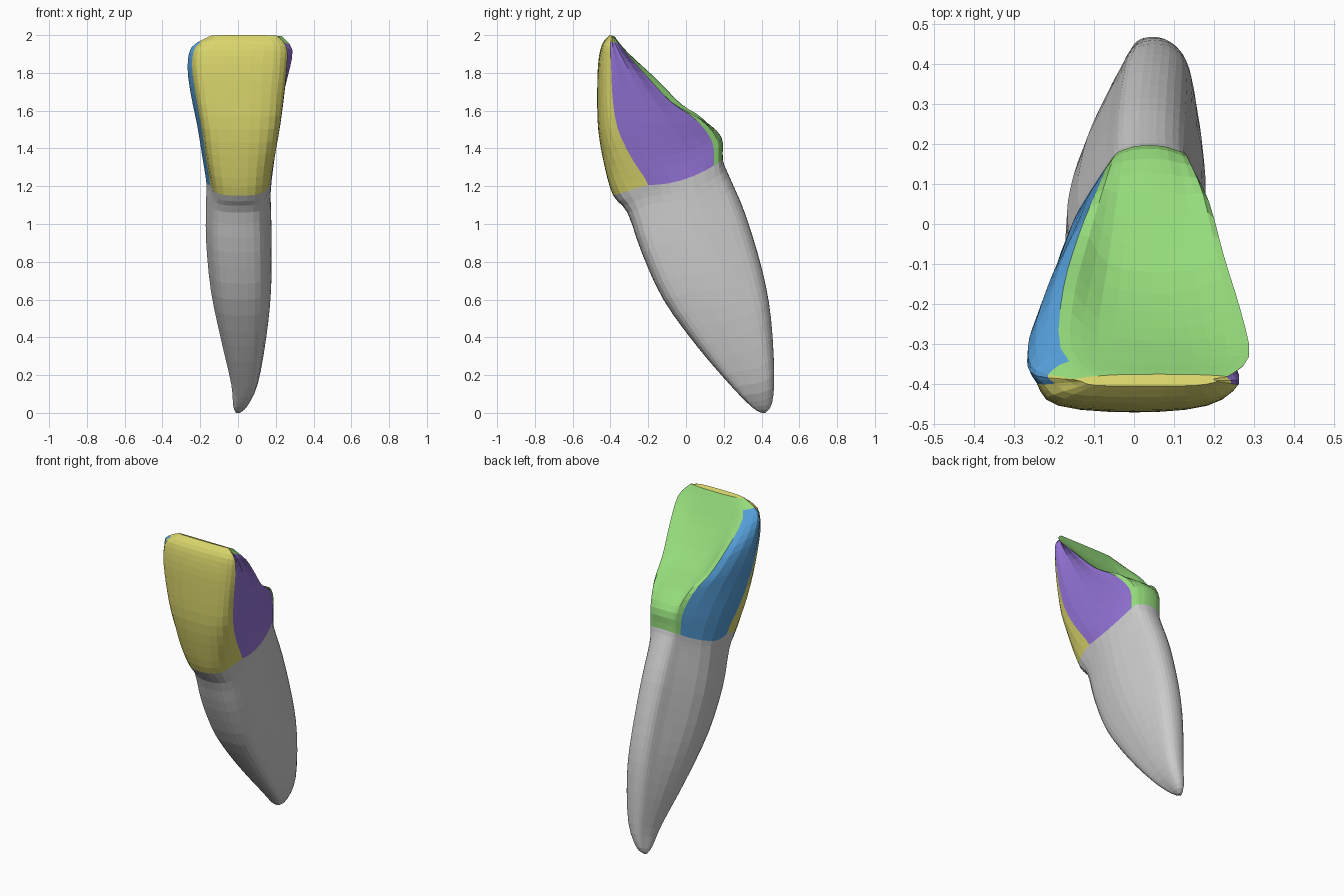
import bpy
import bmesh

if "Cube" in bpy.data.objects:
    bpy.data.objects.remove(bpy.data.objects["Cube"])

# Colours
COLOURS = {
    "root_grey": (0.60, 0.60, 0.60),
    "front_yellow": (0.70, 0.67, 0.15),
    "back_green": (0.30, 0.71, 0.20),
    "side_purple": (0.29, 0.17, 0.67),
    "side_blue": (0.09, 0.34, 0.69),
}
GREY, YELLOW, GREEN, PURPLE, BLUE = range(5)


def make_material(name, rgb):
    mat = bpy.data.materials.new(name)
    mat.use_nodes = True
    mat.diffuse_color = (*rgb, 1)
    mat.node_tree.nodes["Principled BSDF"].inputs["Base Color"].default_value = (*rgb, 1)
    return mat


# Tilted sections, tip to biting edge:
# front z, front y, back z, back y, x min, x max, front corner, back corner, back width
ROOT = [
    (0.00, 0.40, 0.00, 0.42, -.01, .01, .25, .8, .75),
    (0.03, 0.35, 0.05, 0.455, -.025, .05, .25, .8, .75),
    (0.13, 0.25, 0.20, 0.467, -.035, .105, .22, .82, .8),
    (0.35, 0.06, 0.50, 0.45, -.09, .15, .2, .84, .72),
    (0.60, -.12, 0.75, 0.405, -.14, .175, .2, .85, .62),
    (0.85, -.235, 1.05, 0.315, -.165, .178, .2, .86, .6),
    (1.06, -.31, 1.25, 0.23, -.165, .173, .25, .88, .6),
]
CROWN = [
    (1.15, -.385, 1.34, 0.195, -.165, .18, .32, .92, .6),
    (1.30, -.43, 1.46, 0.188, -.187, .195, .24, .92, .57),
    (1.50, -.465, 1.56, 0.10, -.215, .225, .18, .92, .65),
    (1.70, -.47, 1.64, -.05, -.25, .248, .19, .92, .73),
    (1.85, -.465, 1.78, -.19, -.27, .264, .25, .9, .83),
    (1.95, -.445, 1.91, -.31, -.25, .262, .33, .85, .92),
    (2.00, -.405, 1.99, -.375, -.15, .21, .4, .8, .95),
]
DISH = [0, 0, .02, .07, .07, .025, 0]    # hollow of the back face of the crown
LEVEL_STEPS, RING_STEPS = 3, 3


def catmull(a, b, c, d, t):
    """Smooth blend from b to c."""
    return [q + t / 2 * (r - p + t * (2 * p - 5 * q + 4 * r - s + t * (3 * (q - r) + s - p)))
            for p, q, r, s in zip(a, b, c, d)]


def section(zf, yf, zb, yb, xl, xr, front, back, width, crown, dish):
    """Closed smooth ring through twelve points, starting at the front middle."""
    mid, half, depth = (xl + xr) / 2, (xr - xl) / 2, yb - yf
    axis = mid + half * 0.18
    corner = half * (0.9 + 0.08 * crown)
    y_front, y_back = yf + front * depth, yf + back * depth
    y_side, y_shoulder = (y_front + y_back) / 2, yf + 0.2 * front * depth
    floor, ridge = yb - dish, y_back + dish * 0.8
    wide = half * width
    pts = [
        (mid, yf),
        (mid + corner * 0.72, y_shoulder),
        (mid + corner, y_front),
        (mid + half * (1 - 0.07 * crown), y_side),
        (axis + wide, y_back),
        (axis + wide * 0.6, y_back + (floor - y_back) * 0.78),
        (axis, floor),
        (axis - wide * 0.6, ridge + (floor - ridge) * 0.78),
        (axis - wide, ridge),
        (mid - half * (1 - 0.02 * crown), y_side),
        (mid - corner + half * 0.08 * crown, y_front),
        (mid - corner * 0.72, y_shoulder),
    ]
    ring = []
    for i in range(len(pts)):
        a, b, c, d = (pts[(i + k) % len(pts)] for k in (-1, 0, 1, 2))
        for s in range(RING_STEPS):
            x, y = catmull(a, b, c, d, s / RING_STEPS)
            t = (y - yf) / depth
            t -= 1.6 * max(0, t - 0.3) * max(0, 1 - t)    # dip along the sides
            ring.append((x, y, zf + (zb - zf) * t))
    return ring


# Interpolate the key sections along the tooth
keys = [(*row, 0.0, 0.0) for row in ROOT]
keys += [(*row, 0.5 if i == 0 else 1.0, DISH[i]) for i, row in enumerate(CROWN)]
padded = [keys[0]] + keys + [keys[-1]]
levels = [catmull(*padded[i:i + 4], s / LEVEL_STEPS)
          for i in range(len(keys) - 1) for s in range(LEVEL_STEPS)]
levels.append(keys[-1])
neck = len(ROOT) * LEVEL_STEPS
edge = (len(keys) - 2) * LEVEL_STEPS + 1

# Skin the rings; colour by height and by the side the face is on
SIDES = [YELLOW] * 2 + [PURPLE] * 2 + [GREEN] * 4 + [BLUE] * 2 + [YELLOW] * 2
EDGE_SIDES = [YELLOW] * 3 + [GREEN] * 6 + [YELLOW] * 3
bm = bmesh.new()
rings = [[bm.verts.new(p) for p in section(*level)] for level in levels]
count = len(rings[0])
for i in range(len(rings) - 1):
    for j in range(count):
        k = (j + 1) % count
        face = bm.faces.new((rings[i][j], rings[i][k], rings[i + 1][k], rings[i + 1][j]))
        if i < neck:
            face.material_index = GREY
        else:
            face.material_index = (EDGE_SIDES if i >= edge else SIDES)[j // RING_STEPS]

# Close the tip and the biting edge
for ring, colour in ((rings[0], GREY), (rings[-1], YELLOW)):
    cap = bm.faces.new(ring)
    cap.material_index = colour
bmesh.ops.recalc_face_normals(bm, faces=bm.faces)

mesh = bpy.data.meshes.new("tooth")
bm.to_mesh(mesh)
bm.free()
for name, rgb in COLOURS.items():
    mesh.materials.append(make_material(name, rgb))
tooth = bpy.data.objects.new("tooth", mesh)
bpy.context.collection.objects.link(tooth)
